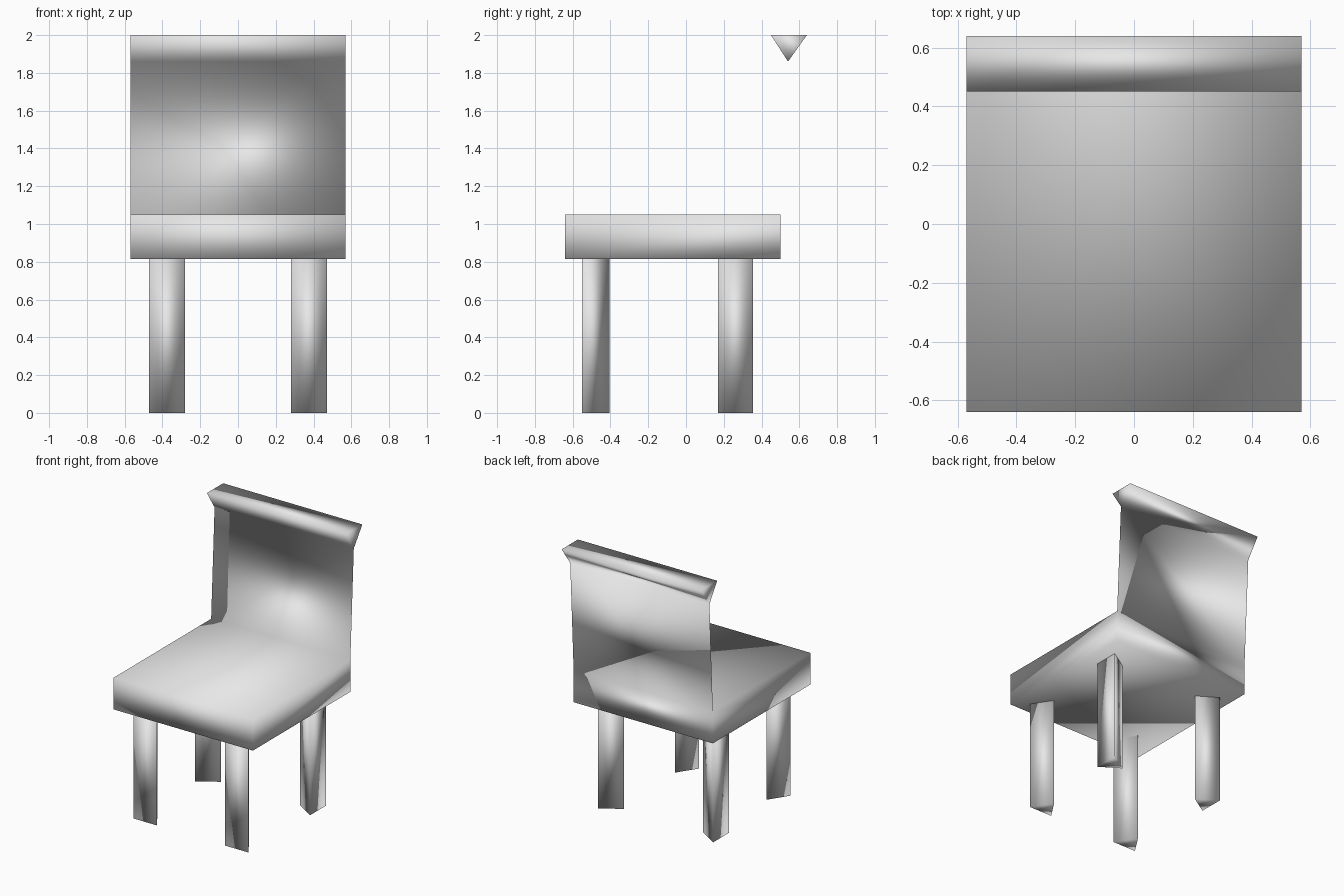
import bpy
import bmesh
from mathutils import Vector

cube = bpy.data.objects.get("Cube")
if cube:
    bpy.data.objects.remove(cube, do_unlink=True)

grey = bpy.data.materials.new("plain_grey")
grey.use_nodes = True
grey.diffuse_color = (0.8, 0.8, 0.8, 1)
grey.node_tree.nodes["Principled BSDF"].inputs["Base Color"].default_value = (0.8, 0.8, 0.8, 1)


def finish(name, bm):
    """Turn a bmesh into a smooth shaded object."""
    mesh = bpy.data.meshes.new(name)
    for face in bm.faces:
        face.smooth = True
    bm.to_mesh(mesh)
    bm.free()
    mesh.materials.append(grey)
    obj = bpy.data.objects.new(name, mesh)
    bpy.context.collection.objects.link(obj)
    return obj


def add_prism(bm, profile, shift):
    """Extrude a closed profile into a capped solid."""
    face = bm.faces.new([bm.verts.new(p) for p in profile])
    ext = bmesh.ops.extrude_face_region(bm, geom=[face], use_keep_orig=True)
    moved = [v for v in ext["geom"] if isinstance(v, bmesh.types.BMVert)]
    bmesh.ops.translate(bm, verts=moved, vec=Vector(shift))


# Seat slab, thin back sheet and triangular top rail, welded together
HALF = 0.57
seat = [(-0.64, 0.815), (0.50, 0.815), (0.50, 1.05), (-0.64, 1.05)]
rail = [(0.54, 1.86), (0.64, 2.0), (0.45, 2.0)]
bm = bmesh.new()
for outline in (seat, rail):
    add_prism(bm, [(-HALF, y, z) for y, z in outline], (2 * HALF, 0, 0))
bmesh.ops.recalc_face_normals(bm, faces=bm.faces)
(y0, z0), (y1, z1) = seat[2], rail[0]
sheet = [(-HALF, y0, z0), (HALF, y0, z0), (HALF, y1, z1), (-HALF, y1, z1)]
bm.faces.new([bm.verts.new(p) for p in sheet])
bmesh.ops.remove_doubles(bm, verts=bm.verts, dist=0.001)
finish("seat_and_backrest", bm)

# Three-sided legs: front pair point backward, rear pair point inward
front = [(0.28, -0.55), (0.47, -0.55), (0.375, -0.405)]
rear = [(0.47, 0.17), (0.47, 0.355), (0.325, 0.2625)]
for place, outline in (("front", front), ("rear", rear)):
    for side, sign in (("left", 1), ("right", -1)):
        bm = bmesh.new()
        add_prism(bm, [(sign * x, y, 0) for x, y in outline], (0, 0, 0.815))
        bmesh.ops.recalc_face_normals(bm, faces=bm.faces)
        finish(f"{place}_{side}_leg", bm)
